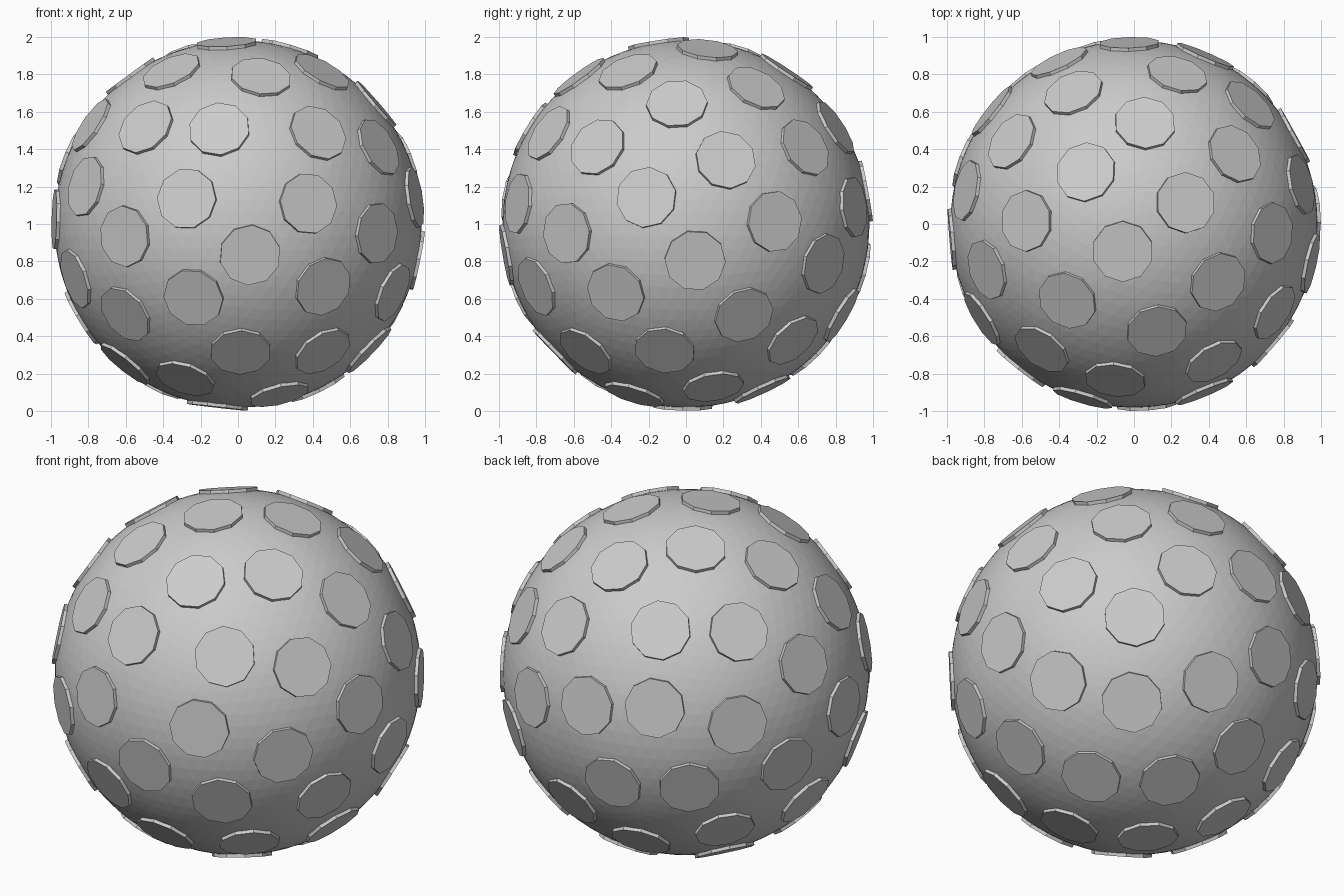
import bpy
import math
from mathutils import Vector

if "Cube" in bpy.data.objects:
    bpy.data.objects.remove(bpy.data.objects["Cube"], do_unlink=True)

DISCS = 60
BALL_RADIUS = 0.981
DISC_RADIUS = 0.164
DISC_TOP = 0.986      # distance from ball centre to the flat disc face
DISC_DEPTH = 0.04
CENTRE = Vector((0, 0, 1))
GOLDEN_ANGLE = math.pi * (3 - math.sqrt(5))

# One plain grey for everything
grey = bpy.data.materials.new("plain grey")
grey.use_nodes = True
colour = (0.6, 0.6, 0.6, 1)
grey.diffuse_color = colour
grey.node_tree.nodes["Principled BSDF"].inputs["Base Color"].default_value = colour

# Faceted ball
bpy.ops.mesh.primitive_ico_sphere_add(subdivisions=5, radius=BALL_RADIUS, location=CENTRE)
ball = bpy.context.object
ball.name = "ball"
ball.data.materials.append(grey)

# Ten-sided disc, shared by all copies
bpy.ops.mesh.primitive_cylinder_add(vertices=10, radius=DISC_RADIUS, depth=DISC_DEPTH)
first_disc = bpy.context.object
first_disc.data.materials.append(grey)

# Discs spread in a golden-angle spiral running from front to back
for i in range(DISCS):
    step = i + 0.5
    y = 2 * step / DISCS - 1
    ring = math.sqrt(1 - y * y)
    angle = -GOLDEN_ANGLE * step
    normal = Vector((ring * math.cos(angle), y, ring * math.sin(angle)))
    if i == 0:
        disc = first_disc
    else:
        disc = first_disc.copy()
        bpy.context.collection.objects.link(disc)
    disc.name = f"disc_{i + 1}"
    disc.location = CENTRE + normal * (DISC_TOP - DISC_DEPTH / 2)
    disc.rotation_euler = Vector((0, 0, 1)).rotation_difference(normal).to_euler()
